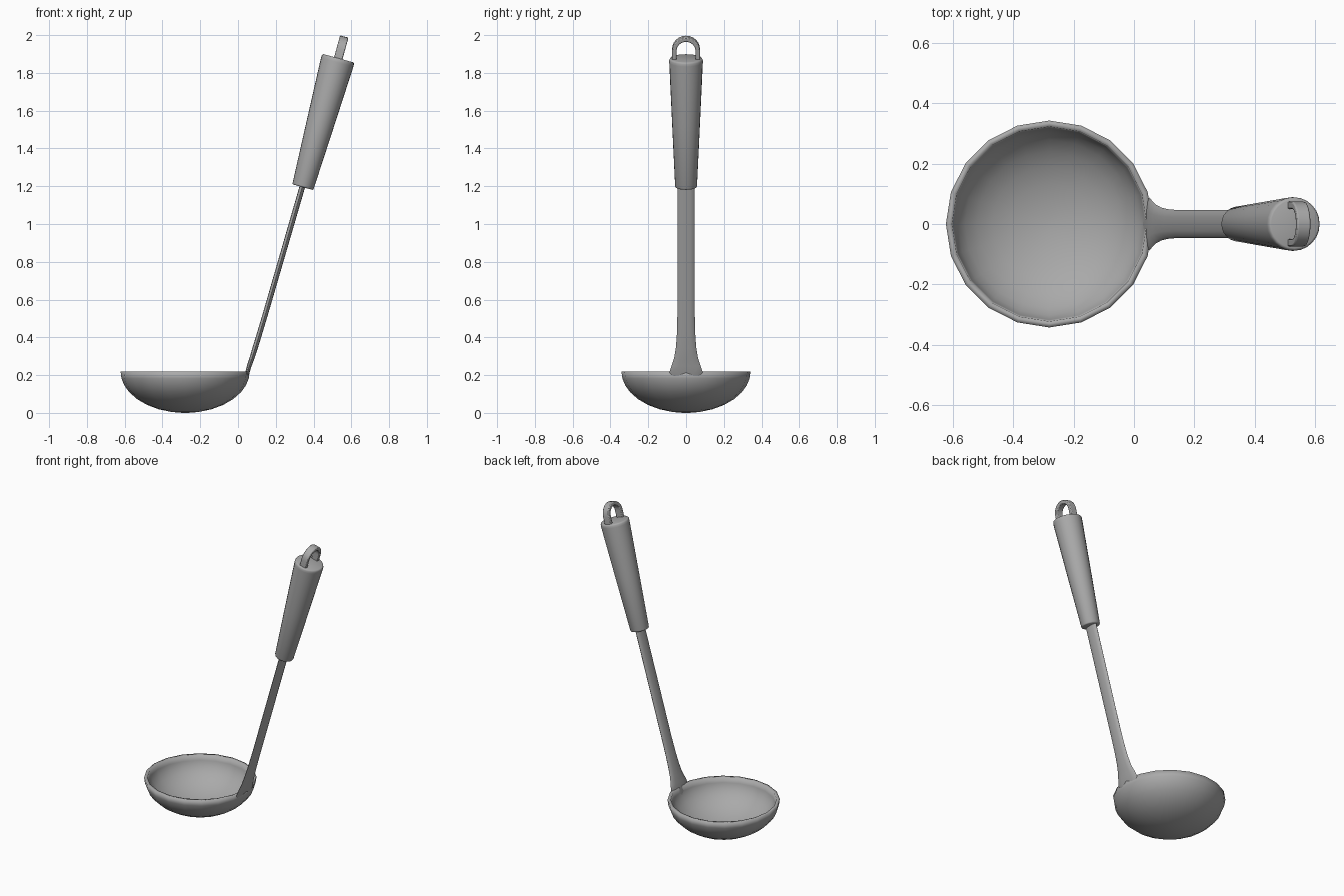
import bpy, bmesh, math
from mathutils import Vector

if "Cube" in bpy.data.objects:
    bpy.data.objects.remove(bpy.data.objects["Cube"])

Y = Vector((0, 1, 0))
steel = bpy.data.materials.new("dark_grey")
steel.diffuse_color = (0.4, 0.4, 0.4, 1)
steel.use_nodes = True
steel.node_tree.nodes["Principled BSDF"].inputs["Base Color"].default_value = steel.diffuse_color


def ring(c, u, ru, rv, n, v=Y, phase=0.0):
    """Ellipse of n points around c, radii ru along u and rv along v."""
    return [Vector(c) + u * (ru * math.cos(phase + 2 * math.pi * i / n))
            + v * (rv * math.sin(phase + 2 * math.pi * i / n)) for i in range(n)]


def loft(name, rings, angle=35):
    """Skin a list of rings, cap both ends and smooth."""
    bm = bmesh.new()
    loops = [[bm.verts.new(p) for p in r] for r in rings]
    n = len(loops[0])
    for a, b in zip(loops, loops[1:]):
        for i in range(n):
            j = (i + 1) % n
            bm.faces.new((a[i], a[j], b[j], b[i]))
    bm.faces.new(loops[0][::-1])
    bm.faces.new(loops[-1])
    bmesh.ops.recalc_face_normals(bm, faces=bm.faces)
    me = bpy.data.meshes.new(name)
    bm.to_mesh(me)
    bm.free()
    me.materials.append(steel)
    ob = bpy.data.objects.new(name, me)
    bpy.context.collection.objects.link(ob)
    bpy.ops.object.select_all(action='DESELECT')
    bpy.context.view_layer.objects.active = ob
    ob.select_set(True)
    bpy.ops.object.shade_smooth_by_angle(angle=math.radians(angle))
    return ob


# Bowl: outer half ellipsoid, rim, then inner half ellipsoid
X = Vector((1, 0, 0))
RIM = 0.22
steps = [3, 12, 24, 36, 48, 60, 70, 80, 90]
outer = [(0.342 * math.sin(math.radians(a)), RIM - 0.22 * math.cos(math.radians(a))) for a in steps]
inner = [(0.322 * math.sin(math.radians(a)), RIM - 0.20 * math.cos(math.radians(a))) for a in steps]
loft("bowl", [ring((-0.28, 0, z), X, r, r, 20) for r, z in outer + inner[::-1]], 120)

# Shaft: flat oval bar flaring out where it joins the rim (x, z, half width, half thickness)
tilt = math.radians(15.4)
d = Vector((math.sin(tilt), 0, math.cos(tilt)))
n = Vector((math.cos(tilt), 0, -math.sin(tilt)))
path = [(0.032, 0.16, 0.05, 0.004), (0.050, 0.215, 0.088, 0.011), (0.060, 0.25, 0.077, 0.012),
        (0.074, 0.29, 0.063, 0.013), (0.091, 0.345, 0.054, 0.014), (0.111, 0.41, 0.049, 0.014),
        (0.144, 0.52, 0.046, 0.014), (0.350, 1.23, 0.046, 0.015)]
loft("shaft", [ring((x, 0, z), n, t, w, 12) for x, z, w, t in path], 60)

# Grip: tapered round handle with softened ends (distance along axis, radius)
base = Vector((0.343, 0, 1.195))
L = 0.708
profile = [(0, 0.052), (0.002, 0.056), (0.008, 0.058), (L * 0.5, 0.074),
           (L - 0.022, 0.089), (L - 0.009, 0.0885), (L - 0.002, 0.085), (L, 0.080)]
loft("grip", [ring(base + d * t, n, r, r, 24) for t, r in profile], 60)

# Hanging loop: flat band bent into an arch
R = 0.062
top = base + d * (L + 0.045)
arch = [(top - d * 0.06 + Y * R, Y)]
for i in range(13):
    a = math.pi * i / 12
    out = Y * math.cos(a) + d * math.sin(a)
    arch.append((top + out * R, out))
arch.append((top - d * 0.06 - Y * R, -Y))
s = math.sqrt(2)
loop = loft("hanging_loop", [ring(c, n, 0.023 * s, 0.012 * s, 4, o, math.pi / 4) for c, o in arch])
bev = loop.modifiers.new("soft_edges", 'BEVEL')
bev.width = 0.005
bev.segments = 2
bev.limit_method = 'ANGLE'
bev.angle_limit = math.radians(40)
